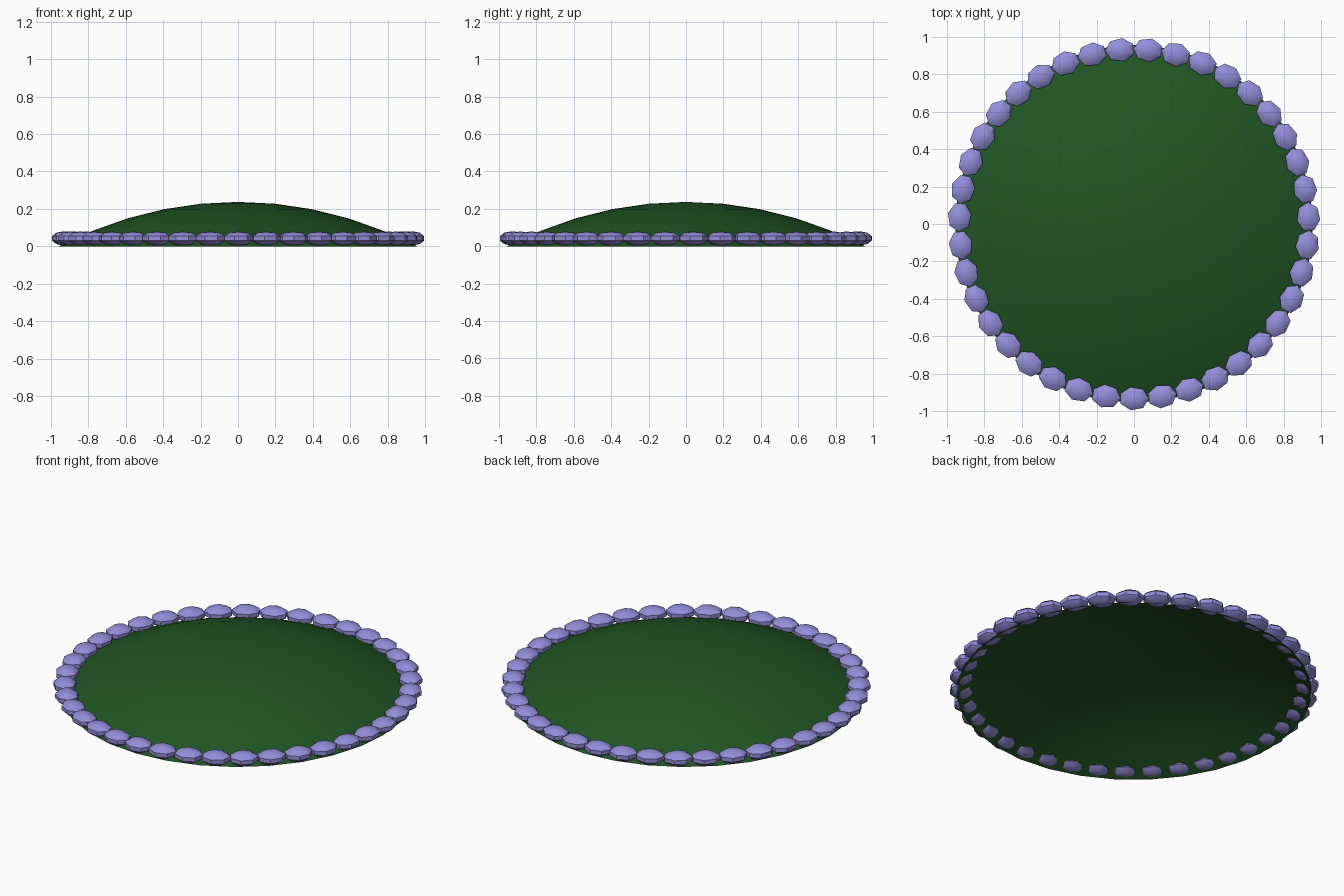
import bpy, bmesh, math

if "Cube" in bpy.data.objects:
    bpy.data.objects.remove(bpy.data.objects["Cube"])

def material(name, color):
    m = bpy.data.materials.new(name)
    m.diffuse_color = color
    m.use_nodes = True
    m.node_tree.nodes["Principled BSDF"].inputs["Base Color"].default_value = m.diffuse_color
    return m

def finish(bm, name, mat, smooth_angle):
    bmesh.ops.recalc_face_normals(bm, faces=bm.faces)
    me = bpy.data.meshes.new(name)
    bm.to_mesh(me)
    bm.free()
    me.materials.append(mat)
    ob = bpy.data.objects.new(name, me)
    bpy.context.collection.objects.link(ob)
    bpy.ops.object.select_all(action='DESELECT')
    ob.select_set(True)
    bpy.context.view_layer.objects.active = ob
    bpy.ops.object.shade_smooth_by_angle(angle=math.radians(smooth_angle))
    return ob

green = material("grass_green", (0.015, 0.09, 0.016, 1))
lilac = material("stone_lilac", (0.29, 0.27, 0.70, 1))

# Mound: open shallow spherical cap, spun from an arc profile
R, APEX, STEP = 2.03, 0.237, math.radians(5.625)
bm = bmesh.new()
arc = [bm.verts.new((R * math.sin(i * STEP), 0, APEX - R * (1 - math.cos(i * STEP))))
       for i in range(6)]
arc[-1].co.z = 0.0
edges = [bm.edges.new(p) for p in zip(arc, arc[1:])]
bmesh.ops.spin(bm, geom=arc + edges, axis=(0, 0, 1), cent=(0, 0, 0),
               angle=math.tau, steps=32, use_duplicate=False)
bmesh.ops.remove_doubles(bm, verts=bm.verts, dist=1e-4)
finish(bm, "grass_mound", green, 40)

# Border: ring of flattened seven-sided stones, a corner pointing outward
COUNT = 39
for i in range(COUNT):
    a = -math.pi / 2 + i * math.tau / COUNT
    bm = bmesh.new()
    bmesh.ops.create_uvsphere(bm, u_segments=7, v_segments=5, radius=1)
    bmesh.ops.scale(bm, vec=(0.067, 0.083, 0.038), verts=bm.verts)
    ob = finish(bm, f"border_stone_{i + 1}", lilac, 30)
    ob.location = (0.933 * math.cos(a), 0.933 * math.sin(a), 0.042)
    ob.rotation_euler.z = a
